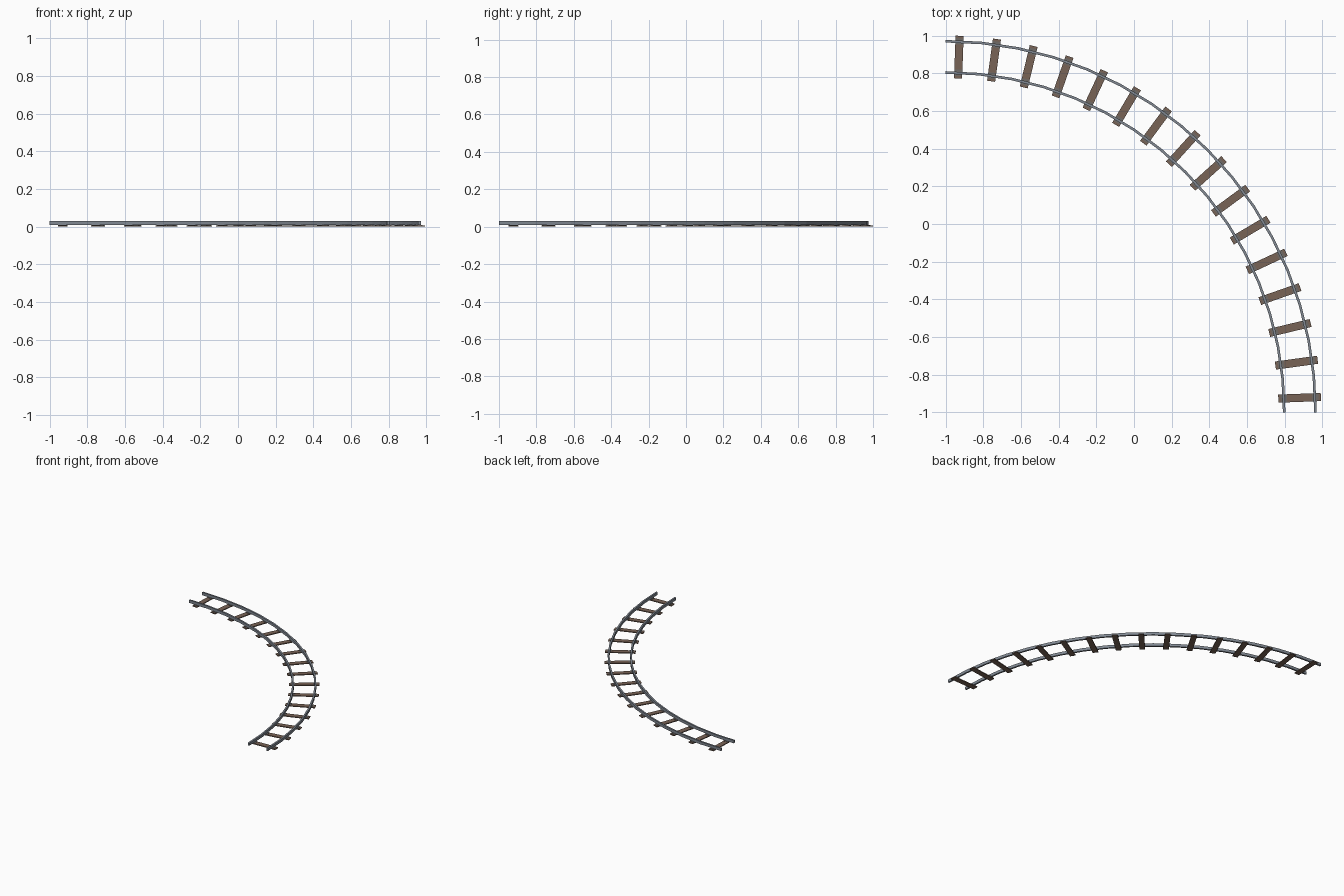
import bpy, bmesh, math
from mathutils import Matrix, Vector

if "Cube" in bpy.data.objects:
    bpy.data.objects.remove(bpy.data.objects["Cube"])

CX, CY = -1.0, -0.993          # centre of the curve
R_MID, HALF_GAUGE = 1.88, 0.083
SLEEPERS = 16


def material(name, rgb):
    m = bpy.data.materials.new(name)
    m.diffuse_color = (*rgb, 1)
    m.use_nodes = True
    m.node_tree.nodes["Principled BSDF"].inputs["Base Color"].default_value = m.diffuse_color
    return m


steel = material("steel grey", (0.22, 0.25, 0.29))
wood = material("sleeper brown", (0.19, 0.125, 0.092))
iron = material("plate dark grey", (0.16, 0.145, 0.135))


def add_object(name, bm, mat):
    bmesh.ops.recalc_face_normals(bm, faces=bm.faces[:])
    me = bpy.data.meshes.new(name)
    bm.to_mesh(me)
    bm.free()
    me.materials.append(mat)
    ob = bpy.data.objects.new(name, me)
    bpy.context.collection.objects.link(ob)
    return ob


def box(name, radius, angle, length, width, z0, z1, mat):
    """Box whose length points along the radius of the curve."""
    bm = bmesh.new()
    pos = Vector((CX + radius * math.cos(angle), CY + radius * math.sin(angle), (z0 + z1) / 2))
    mtx = (Matrix.Translation(pos) @ Matrix.Rotation(angle, 4, 'Z')
           @ Matrix.Diagonal((length, width, z1 - z0, 1)))
    bmesh.ops.create_cube(bm, size=1, matrix=mtx)
    return add_object(name, bm, mat)


# Rail: plain bar section swept along the arc
section = [(0.0068, 0.0085), (0.0068, 0.031), (-0.0068, 0.031), (-0.0068, 0.0085)]


def rail(name, radius, segments=16):
    bm = bmesh.new()
    rings = []
    a0, a1 = math.asin((-1.0 - CY) / radius), math.pi / 2
    for i in range(segments + 1):
        a = a0 + (a1 - a0) * i / segments
        rings.append([bm.verts.new((CX + (radius + x) * math.cos(a),
                                    CY + (radius + x) * math.sin(a), z)) for x, z in section])
    n = len(section)
    for r, s in zip(rings, rings[1:]):
        for j in range(n):
            bm.faces.new((r[j], r[(j + 1) % n], s[(j + 1) % n], s[j]))
    bm.faces.new(rings[0])
    bm.faces.new(rings[-1])
    add_object(name, bm, steel)


rail("inner_rail", R_MID - HALF_GAUGE)
rail("outer_rail", R_MID + HALF_GAUGE)

# Sleepers with a fixing plate under each rail
first, last = math.radians(2.15), math.radians(87.85)
for i in range(SLEEPERS):
    a = first + (last - first) * i / (SLEEPERS - 1)
    box(f"sleeper_{i + 1}", R_MID, a, 0.226, 0.043, 0.0, 0.007, wood)
    for side, label in ((-1, "inner"), (1, "outer")):
        box(f"{label}_plate_{i + 1}", R_MID + side * HALF_GAUGE, a,
            0.034, 0.043, 0.0065, 0.009, iron)
